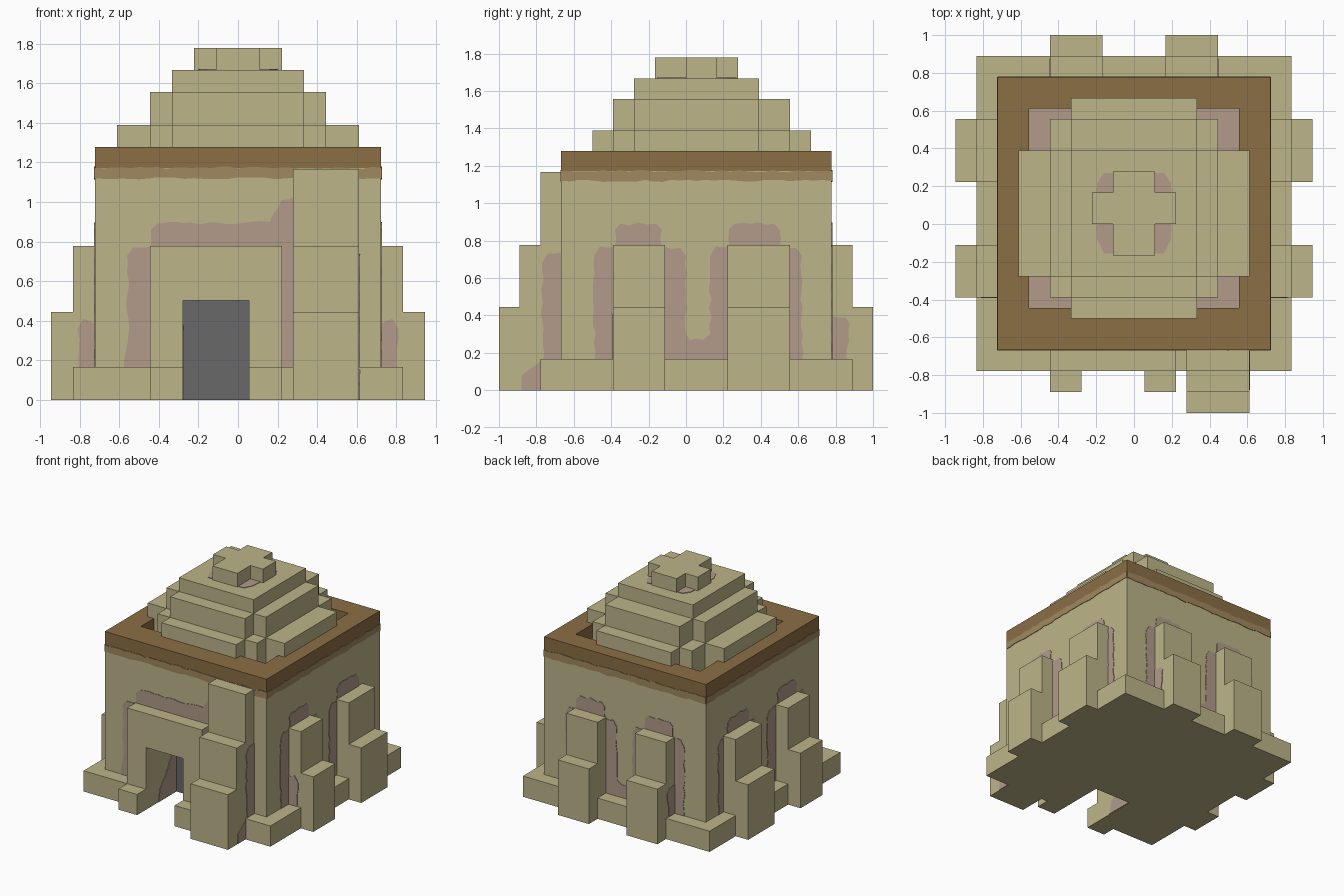
import bpy, bmesh, random
from mathutils import Vector

random.seed(4)
if "Cube" in bpy.data.objects:
    bpy.data.objects.remove(bpy.data.objects["Cube"], do_unlink=True)


def material(name, rgb):
    lin = [((c / 255 + 0.055) / 1.055) ** 2.4 for c in rgb] + [1]
    m = bpy.data.materials.new(name)
    m.use_nodes = True
    m.diffuse_color = lin
    bsdf = m.node_tree.nodes["Principled BSDF"]
    bsdf.inputs["Base Color"].default_value = lin
    bsdf.inputs["Roughness"].default_value = 0.9
    return m


SAND = material("sandstone", (189, 181, 138))
BROWN = material("roof brown", (139, 110, 69))
LIGHT = material("light brown", (160, 136, 94))
PINK = material("dusty pink", (178, 155, 138))
GREY = material("doorway grey", (104, 104, 104))


def prism(name, points, offset, mat):
    """Flat polygon of 3D points, extruded along offset."""
    bm = bmesh.new()
    face = bm.faces.new([bm.verts.new(p) for p in points])
    ext = bmesh.ops.extrude_face_region(bm, geom=[face], use_keep_orig=True)
    bmesh.ops.translate(bm, vec=offset,
                        verts=[g for g in ext["geom"] if isinstance(g, bmesh.types.BMVert)])
    bmesh.ops.recalc_face_normals(bm, faces=bm.faces)
    mesh = bpy.data.meshes.new(name)
    bm.to_mesh(mesh)
    bm.free()
    ob = bpy.data.objects.new(name, mesh)
    bpy.context.collection.objects.link(ob)
    mesh.materials.append(mat)
    return ob


def box(name, x0, x1, y0, y1, z0, z1, mat=SAND):
    pts = [(x0, y0, z0), (x1, y0, z0), (x1, y1, z0), (x0, y1, z0)]
    return prism(name, pts, (0, 0, z1 - z0), mat)


def cut(ob, cutter):
    mod = ob.modifiers.new("cut", "BOOLEAN")
    mod.operation, mod.solver, mod.object = "DIFFERENCE", "EXACT", cutter
    bpy.context.view_layer.objects.active = ob
    bpy.ops.object.modifier_apply(modifier=mod.name)


def on_wall(axis, plane, u, z):
    return (plane, u, z) if axis == "x" else (u, plane, z)


def buttress(name, axis, sign, u0, u1, steps, inner):
    """Stepped pillar; steps are (distance out, height) from the wall outward."""
    prof = [(inner, 0), (inner, steps[0][1])]
    for i, (d, h) in enumerate(steps):
        prof.append((d, h))
        prof.append((d, steps[i + 1][1] if i + 1 < len(steps) else 0))
    off = (0, u1 - u0, 0) if axis == "x" else (u1 - u0, 0, 0)
    return prism(name, [on_wall(axis, sign * d, u0, h) for d, h in prof], off, SAND)


def patch(name, axis, plane, sign, outline, mat=PINK, wobble=0.009, step=0.045):
    """Thin painted plate with a slightly ragged outline of (u, z) points."""
    pts = []
    for i, a in enumerate(outline):
        a, b = Vector(a), Vector(outline[(i + 1) % len(outline)])
        n = max(1, round((b - a).length / step))
        for k in range(n):
            p = a.lerp(b, k / n)
            if k:
                side = Vector((a.y - b.y, b.x - a.x)).normalized()
                p += side * random.uniform(-wobble, wobble)
            pts.append(on_wall(axis, plane, p.x, p.y))
    off = (0.004 * sign, 0, 0) if axis == "x" else (0, 0.004 * sign, 0)
    return prism(name, pts, off, mat)


def tier(name, rects, z0, z1):
    """Stepped outline from (half width, y0, y1), widest first."""
    low, high = [], []
    for i in range(len(rects) - 1, -1, -1):
        h, y0, y1 = rects[i]
        low.append((h, y0))
        high.append((h, y1))
        if i:
            low.append((h, rects[i - 1][1]))
            high.append((h, rects[i - 1][2]))
    right = low + high[::-1]
    left = [(-x, y) for x, y in right[::-1]]
    return prism(name, [(x, y, z0) for x, y in right + left], (0, 0, z1 - z0), SAND)


# Main walls, base and door surround, with the doorway and roof recess cut out
walls = box("walls", -0.722, 0.722, -0.667, 0.778, 0, 1.278)
base = box("base", -0.833, 0.833, -0.778, 0.889, 0, 0.167)
surround = box("door_surround", -0.444, 0.222, -0.778, -0.6, 0, 0.778)
door = box("door_cutter", -0.278, 0.056, -0.95, -0.389, -0.1, 0.503)
recess = box("recess_cutter", -0.556, 0.556, -0.444, 0.611, 1.167, 1.4)
cut(walls, recess)
for ob in (walls, base, surround):
    cut(ob, door)
for ob in (door, recess):
    bpy.data.objects.remove(ob, do_unlink=True)

# Colour the walls by height, plus the recess floor and doorway back
while len(walls.data.materials):
    walls.data.materials.pop()
for m in (SAND, BROWN, PINK, GREY):
    walls.data.materials.append(m)
bm = bmesh.new()
bm.from_mesh(walls.data)
bmesh.ops.bisect_plane(bm, geom=bm.verts[:] + bm.edges[:] + bm.faces[:],
                       plane_co=(0, 0, 1.172), plane_no=(0, 0, 1))
for f in bm.faces:
    c, n = f.calc_center_median(), f.normal
    f.material_index = 0
    if c.z > 1.172:
        f.material_index = 1
    elif c.z > 1.16 and n.z > 0.9:
        f.material_index = 2
    elif abs(c.y + 0.389) < 0.01 and n.y < -0.9:
        f.material_index = 3
    elif abs(c.z - 0.503) < 0.01 and n.z < -0.9:
        f.material_index = 3
bm.to_mesh(walls.data)
bm.free()

# Faded lower edge of the roof band on all four walls
for name, axis, plane, sign, u0, u1 in (
        ("front", "y", -0.667, -1, -0.722, 0.722), ("back", "y", 0.778, 1, -0.722, 0.722),
        ("left", "x", 0.722, 1, -0.667, 0.778), ("right", "x", -0.722, -1, -0.667, 0.778)):
    patch(name + "_faded_band", axis, plane, sign,
          [(u0, 1.12), (u1, 1.12), (u1, 1.173), (u0, 1.173)], LIGHT, 0.006)

# Buttresses on the sides and back
for s, side in ((1, "left"), (-1, "right")):
    for u0, u1, pos in ((-0.389, -0.111, "front"), (0.222, 0.556, "rear")):
        buttress(f"{side}_{pos}_buttress", "x", s, u0, u1, [(0.833, 0.778), (0.944, 0.444)], 0.65)
    u0 = 0.167 if s > 0 else -0.444
    buttress(f"back_{side}_buttress", "y", 1, u0, u0 + 0.277, [(0.889, 0.778), (1.0, 0.444)], 0.7)

# Tall front pillar and the low blocks beside the door
buttress("front_pillar", "y", -1, 0.278, 0.611,
         [(0.778, 1.167), (0.889, 0.778), (1.0, 0.444)], 0.6)
for x0, x1, side in ((-0.444, -0.278, "right"), (0.056, 0.222, "left")):
    box(f"{side}_door_block", x0, x1, -0.889, -0.7, 0, 0.167)

# Stepped roof
tier("roof_tier_1", [(0.611, -0.278, 0.389), (0.444, -0.389, 0.556), (0.333, -0.5, 0.667)], 1.16, 1.389)
tier("roof_tier_2", [(0.444, -0.278, 0.389), (0.333, -0.389, 0.556)], 1.38, 1.556)
box("roof_tier_3", -0.333, 0.333, -0.278, 0.389, 1.55, 1.667)
tier("roof_cross", [(0.222, 0.0, 0.167), (0.111, -0.167, 0.278)], 1.66, 1.778)
for s in (1, -1):
    for y0, y1, pos in ((0.15, 0.27, "rear"), (0.01, -0.155, "front")):
        pts = [(0.1, y0), (0.2, y0), (0.195, y0 + (y1 - y0) * 0.55), (0.16, y1), (0.1, y1)]
        prism(f"roof_stain_{pos}", [(s * x, y, 1.666) for x, y in pts], (0, 0, 0.005), PINK)

# Stains on the front wall
patch("front_stain_arch", "y", -0.667, -1,
      [(-0.575, 0.16), (-0.43, 0.16), (-0.43, 0.77), (0.21, 0.77), (0.21, 0.16), (0.29, 0.16),
       (0.29, 1.03), (0.22, 1.01), (0.16, 0.9), (-0.41, 0.89), (-0.44, 0.86), (-0.44, 0.775),
       (-0.53, 0.77), (-0.56, 0.73), (-0.555, 0.42)])

# Stains on the side walls
for s, side in ((1, "left"), (-1, "right")):
    p = s * 0.722
    patch(side + "_stain_front", "x", p, s,
          [(-0.49, 0.16), (-0.38, 0.16), (-0.38, 0.77), (-0.46, 0.77), (-0.49, 0.72)])
    patch(side + "_stain_middle", "x", p, s,
          [(-0.12, 0.16), (0.23, 0.16), (0.23, 0.77), (0.16, 0.77), (0.13, 0.72), (0.13, 0.3),
           (0.09, 0.27), (0.02, 0.27), (0.0, 0.3), (0.0, 0.72), (-0.03, 0.76), (-0.12, 0.77)])
    patch(side + "_stain_rear", "x", p, s,
          [(0.55, 0.16), (0.62, 0.16), (0.62, 0.72), (0.59, 0.76), (0.55, 0.76)])
    for u0, u1, pos in ((-0.38, -0.13, "front"), (0.23, 0.5, "rear")):
        patch(f"{side}_stain_over_{pos}", "x", p, s,
              [(u0, 0.77), (u1, 0.77), (u1, 0.86), (u1 - 0.03, 0.89), (u0 + 0.03, 0.89), (u0, 0.86)])
    # Stains on the front cheek of the side buttress and the outer cheek of the back one
    patch(side + "_cheek_stain", "y", -0.389, -1,
          [(s * 0.71, 0.16), (s * 0.805, 0.16), (s * 0.81, 0.36), (s * 0.78, 0.41), (s * 0.71, 0.38)])
    patch(side + "_back_cheek_stain", "x", s * 0.444, s,
          [(0.77, 0.16), (0.86, 0.16), (0.875, 0.36), (0.85, 0.39), (0.77, 0.4)])
    # Back wall, outer and upper stains
    patch(f"back_{side}_stain", "y", 0.778, 1,
          [(s * 0.43, 0.16), (s * 0.53, 0.16), (s * 0.53, 0.72), (s * 0.5, 0.77), (s * 0.43, 0.77)])
    patch(f"back_{side}_stain_over", "y", 0.778, 1,
          [(s * 0.18, 0.77), (s * 0.43, 0.77), (s * 0.43, 0.86), (s * 0.4, 0.89),
           (s * 0.21, 0.89), (s * 0.18, 0.86)])
patch("back_middle_stain", "y", 0.778, 1,
      [(-0.18, 0.16), (0.18, 0.16), (0.18, 0.77), (0.1, 0.77), (0.07, 0.72), (0.07, 0.3),
       (0.03, 0.27), (-0.03, 0.27), (-0.07, 0.3), (-0.07, 0.72), (-0.1, 0.77), (-0.18, 0.77)])

# Stains on the pillar's outer cheek and inside the doorway
patch("pillar_stain", "x", 0.611, 1,
      [(-0.765, 0.16), (-0.66, 0.16), (-0.66, 0.74), (-0.74, 0.73), (-0.77, 0.68)])
patch("pillar_foot_stain", "x", 0.611, 1,
      [(-0.88, 0.002), (-0.77, 0.002), (-0.77, 0.16), (-0.81, 0.13), (-0.88, 0.08)], wobble=0.0)
patch("doorway_stain", "x", -0.278, 1,
      [(-0.62, 0.002), (-0.392, 0.002), (-0.392, 0.38), (-0.45, 0.32), (-0.52, 0.2), (-0.6, 0.1)],
      wobble=0.0)
